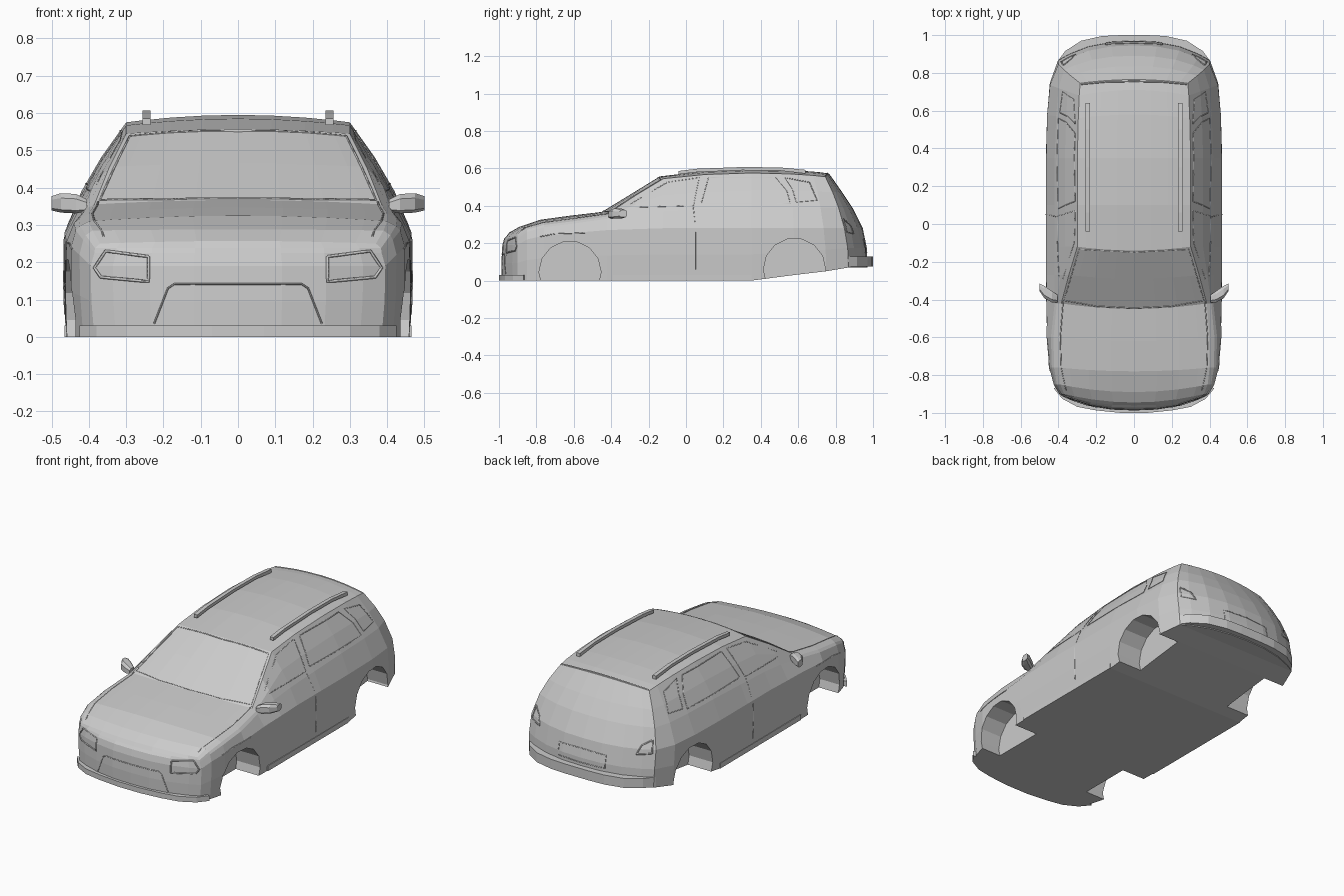
import bpy, bmesh, math
from mathutils import Vector
from mathutils.bvhtree import BVHTree

if "Cube" in bpy.data.objects:
    bpy.data.objects.remove(bpy.data.objects["Cube"])


def add_mesh(name, bm):
    bmesh.ops.remove_doubles(bm, verts=bm.verts, dist=0.0005)
    bmesh.ops.recalc_face_normals(bm, faces=bm.faces)
    me = bpy.data.meshes.new(name)
    bm.to_mesh(me)
    ob = bpy.data.objects.new(name, me)
    bpy.context.collection.objects.link(ob)
    return ob


def grid(bm, rows):
    """Skin a grid of points and its mirror image."""
    for s in (1, -1):
        vs = [[bm.verts.new((s * x, y, z)) for x, y, z in r] for r in rows]
        for a, b in zip(vs, vs[1:]):
            for i in range(len(a) - 1):
                bm.faces.new((a[i], a[i + 1], b[i + 1], b[i]))


def prism(name, outline, z0, z1):
    """Extrude a half outline, mirrored in x, between two heights."""
    pts = outline + [(-x, y) for x, y in reversed(outline)]
    bm = bmesh.new()
    f = bm.faces.new([bm.verts.new((x, y, z0)) for x, y in pts])
    r = bmesh.ops.extrude_face_region(bm, geom=[f])
    for v in r["geom"]:
        if isinstance(v, bmesh.types.BMVert):
            v.co.z = z1
    return add_mesh(name, bm)


# body stations: y bottom, y top, z bottom, z shoulder, z belt, z edge
HEIGHTS = [
    (-.90, -.90, 0, .19, .225, .25), (-.85, -.85, 0, .22, .26, .285),
    (-.76, -.76, 0, .24, .285, .31), (-.60, -.60, 0, .255, .305, .33),
    (-.42, -.42, 0, .27, .33, .355), (-.27, -.27, 0, .275, .355, .455),
    (-.12, -.12, 0, .28, .37, .545), (.10, .10, 0, .28, .38, .567),
    (.35, .35, 0, .28, .39, .575), (.58, .56, .03, .28, .39, .570),
    (.75, .68, .05, .28, .39, .562), (.87, .745, .07, .28, .39, .555)]
# half widths at bottom, shoulder, belt, edge, then centre line y and z
WIDTHS = [
    (.385, .395, .385, .37, -.945, .257), (.415, .425, .415, .39, -.89, .288),
    (.44, .448, .435, .40, -.78, .325), (.455, .46, .44, .40, -.62, .347),
    (.46, .463, .42, .385, -.45, .367), (.46, .465, .42, .345, -.29, .465),
    (.462, .465, .42, .30, -.14, .557), (.462, .465, .42, .30, .10, .585),
    (.462, .465, .42, .30, .35, .595), (.455, .46, .412, .295, .58, .590),
    (.44, .445, .40, .29, .71, .580), (.40, .40, .37, .285, .765, .572)]
U = (1, .85, .6, .3, 0)


def side(h, w):
    yb, yt, zb, zs, zl, zt = h
    xb, xs, xl, xt = w[:4]
    pts = [(xb, zb), ((xb + xs) / 2 + .003, (zb + zs) / 2), (xs, zs), (xl, zl),
           ((xl + xt) / 2 + .006, (zl + zt) / 2), (xt, zt)]
    return [(x, yb + (yt - yb) * ((z - zb) / (zt - zb)) ** 2, z) for x, z in pts]


def across(p, yc, zc, power=2):
    return [(p[0] * u, yc + (p[1] - yc) * u ** power, zc + (p[2] - zc) * u ** 2) for u in U]


sides = [side(h, w) for h, w in zip(HEIGHTS, WIDTHS)]
bm = bmesh.new()
grid(bm, sides)
grid(bm, [across(s[-1], w[4], w[5]) for s, w in zip(sides, WIDTHS)])
for col, mids, zc in ((sides[0], (-.985, -.987, -.982, -.972, -.96, -.945), .257),
                      (sides[-1], (.97, .967, .945, .89, .835, .765), .572)):
    rows = [across(p, yc, zc if i == 5 else p[2], 2 if i == 5 else 2.5)
            for i, (p, yc) in enumerate(zip(col, mids))]
    grid(bm, rows)
    grid(bm, [rows[0], [(x, col[0][1], col[0][2]) for x, y, z in rows[0]]])
grid(bm, [[(s[0][0] * u, s[0][1], s[0][2]) for u in U] for s in sides])
bmesh.ops.dissolve_degenerate(bm, dist=0.0005, edges=bm.edges)
body = add_mesh("body", bm)
tree = BVHTree.FromPolygons([v.co for v in body.data.vertices],
                            [p.vertices[:] for p in body.data.polygons])

# wheel arches
for name, y, z in (("front_arch", -.62, .045), ("rear_arch", .58, .06)):
    bm = bmesh.new()
    for s in (1, -1):
        ring = [(y + .166 * math.cos(a * math.tau / 14), z + .166 * math.sin(a * math.tau / 14))
                for a in range(14)]
        ends = [[bm.verts.new((s * x, p, q)) for p, q in ring] for x in (.31, .6)]
        bm.faces.new(ends[0])
        bm.faces.new(ends[1])
        for i in range(14):
            j = (i + 1) % 14
            bm.faces.new((ends[0][i], ends[0][j], ends[1][j], ends[1][i]))
    cutter = add_mesh(name + "_cutter", bm)
    cutter.hide_render = True
    cutter.display_type = 'WIRE'
    mod = body.modifiers.new(name, 'BOOLEAN')
    mod.operation = 'DIFFERENCE'
    mod.solver = 'EXACT'
    mod.object = cutter

# bumper lips
prism("front_lip", [(.425, -.87), (.38, -.925), (.3, -.968), (.2, -.987), (.07, -1)][::-1]
      + [(.40, -.86)], 0, .03)
prism("rear_bumper", [(.07, 1), (.17, .995), (.28, .97), (.365, .915), (.405, .86),
                      (.38, .86)], .075, .13)


def box(name, size, loc, rot=(0, 0, 0)):
    bpy.ops.mesh.primitive_cube_add(size=1, location=loc, rotation=rot)
    ob = bpy.context.object
    ob.name = name
    ob.scale = size
    return ob


def rail(name, x):
    path = [(-.04, .568, .586), (.06, .58, .598), (.3, .59, .607), (.5, .588, .605), (.64, .572, .592)]
    bm = bmesh.new()
    rings = [[bm.verts.new((x + dx, y, z)) for dx, z in
              ((-.011, a), (.011, a), (.011, b), (-.011, b))] for y, a, b in path]
    for p, q in zip(rings, rings[1:]):
        for i in range(4):
            bm.faces.new((p[i], p[(i + 1) % 4], q[(i + 1) % 4], q[i]))
    bm.faces.new(rings[0])
    bm.faces.new(rings[-1])
    add_mesh(name, bm)


# sills, roof rails, door mirrors
for s, tag in ((1, "left"), (-1, "right")):
    box("sill_" + tag, (.025, .74, .03), (s * .453, -.02, .015))
    rail("roof_rail_" + tag, s * .245)
    bm = bmesh.new()
    loops = [[bm.verts.new((s * x, y + dy * d, z + dz * h)) for dy, dz in
              ((-1, -.7), (-.5, -1), (.6, -1), (1, -.6), (1, .7), (.5, 1), (-.5, 1), (-1, .5))]
             for x, y, z, d, h in ((.405, -.395, .352, .02, .016), (.435, -.385, .357, .03, .026),
                                   (.475, -.36, .359, .033, .026), (.50, -.335, .358, .02, .019))]
    for p, q in zip(loops, loops[1:]):
        for i in range(8):
            bm.faces.new((p[i], p[(i + 1) % 8], q[(i + 1) % 8], q[i]))
    bm.faces.new(loops[0])
    bm.faces.new(loops[-1])
    add_mesh("mirror_" + tag, bm)

# panel and glass seams, projected on the body
VIEWS = {"side": (lambda a, b: (1, a, b), (-1, 0, 0)), "front": (lambda a, b: (a, -2, b), (0, 1, 0)),
         "rear": (lambda a, b: (a, 2, b), (0, -1, 0)), "top": (lambda a, b: (a, b, 2), (0, 0, -1))}


def seam(name, view, pts, closed=False, r=.0025):
    start, d = VIEWS[view]
    pts = pts + pts[:1] if closed else pts
    cu = bpy.data.curves.new(name, 'CURVE')
    cu.dimensions = '3D'
    cu.bevel_depth, cu.bevel_resolution = r, 0
    flat = [tuple(a[k] + (b[k] - a[k]) * t / 6 for k in (0, 1))
            for a, b in zip(pts, pts[1:]) for t in range(6)] + [pts[-1]]
    hits = [tree.ray_cast(Vector(start(*p)), Vector(d))[0] for p in flat]
    hits = [h for h in hits if h]
    for s in (1, -1):
        sp = cu.splines.new('POLY')
        sp.points.add(len(hits) - 1)
        for q, h in zip(sp.points, hits):
            q.co = (s * h.x, h.y, h.z, 1)
    bpy.context.collection.objects.link(bpy.data.objects.new(name, cu))


seam("windshield_seam", "top", [(0, -.445), (.2, -.435), (.37, -.405), (.29, -.135), (0, -.15)], r=.003)
seam("roof_end_seam", "top", [(0, .755), (.15, .752), (.28, .74)], r=.004)
seam("hood_seam", "top", [(.375, -.41), (.39, -.6), (.385, -.76), (.36, -.88)])
seam("front_window", "side", [(-.33, .39), (-.1, .525), (.07, .55), (.04, .40)], True)
seam("rear_window", "side", [(.08, .41), (.12, .552), (.48, .552), (.54, .48), (.56, .41)], True)
seam("quarter_window", "side", [(.59, .42), (.57, .49), (.53, .55), (.66, .525), (.7, .43)], True)
seam("door_seam", "side", [(.04, .39), (.05, .30), (.05, .06)])
seam("fender_crease", "side", [(-.78, .235), (-.7, .25), (-.54, .255)])
seam("headlight", "front", [(.24, .215), (.355, .23), (.385, .185), (.368, .16), (.24, .148)], True, .004)
seam("grille", "front", [(.225, .035), (.188, .13), (.17, .142), (0, .142)])
seam("tail_light", "rear", [(.375, .33), (.33, .30), (.31, .25), (.385, .26)], True, .004)
seam("plate_recess", "rear", [(0, .225), (.15, .22), (.15, .15), (0, .148)])
